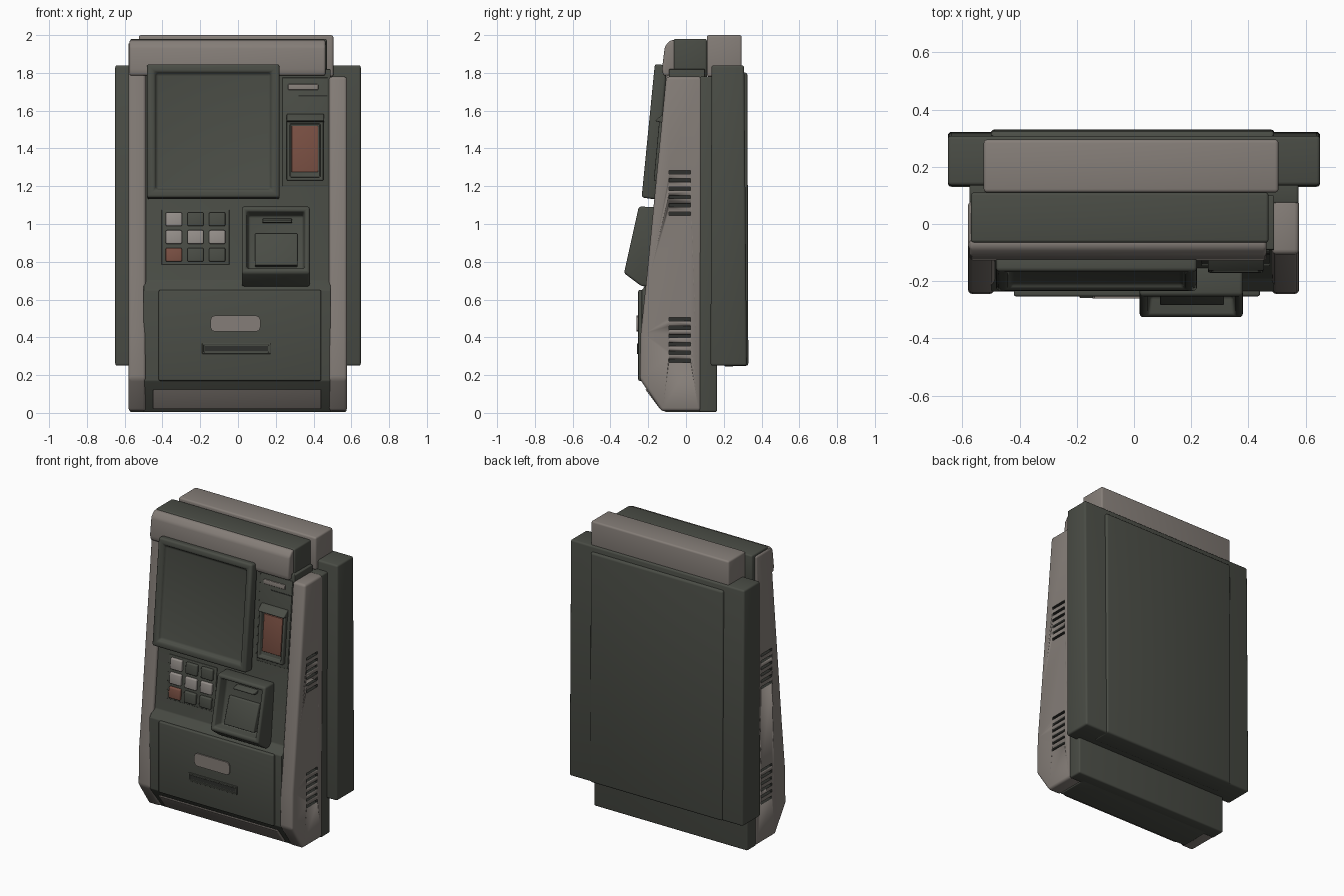
import bpy, bmesh, math
from mathutils import Vector

if "Cube" in bpy.data.objects:
    bpy.data.objects.remove(bpy.data.objects["Cube"])


def material(name, rgb):
    m = bpy.data.materials.new(name)
    m.diffuse_color = (*rgb, 1)
    m.use_nodes = True
    m.node_tree.nodes["Principled BSDF"].inputs["Base Color"].default_value = m.diffuse_color
    return m


DARK = material("dark olive grey", (0.068, 0.073, 0.060))
LIGHT = material("warm light grey", (0.235, 0.208, 0.188))
KEY = material("pale key grey", (0.30, 0.275, 0.255))
RED = material("dull red", (0.19, 0.078, 0.055))
BLACK = material("slot shadow grey", (0.028, 0.030, 0.026))


def finish(bm, name, mat):
    bmesh.ops.recalc_face_normals(bm, faces=bm.faces)
    me = bpy.data.meshes.new(name)
    bm.to_mesh(me)
    bm.free()
    me.materials.append(mat)
    ob = bpy.data.objects.new(name, me)
    bpy.context.collection.objects.link(ob)
    bpy.ops.object.select_all(action='DESELECT')
    ob.select_set(True)
    bpy.context.view_layer.objects.active = ob
    bpy.ops.object.shade_smooth_by_angle(angle=math.radians(32))
    return ob


def prism(name, pts, x0, x1, mat, bevel=0.01, recess=None, corner=0):
    """Side profile of (y, z) points extruded along x; recess = (border, taper, depth)."""
    bm = bmesh.new()
    vs = [bm.verts.new((x0, y, z)) for y, z in pts]
    face = bm.faces.new(vs)
    new = bmesh.ops.extrude_face_region(bm, geom=[face])['geom']
    bmesh.ops.translate(bm, vec=(x1 - x0, 0, 0),
                        verts=[v for v in new if isinstance(v, bmesh.types.BMVert)])
    bmesh.ops.recalc_face_normals(bm, faces=bm.faces)
    if recess:
        border, taper, depth = recess
        front = max(bm.faces, key=lambda f: -f.normal.y * f.calc_area())
        bmesh.ops.inset_region(bm, faces=[front], thickness=border)
        n = front.normal.copy()
        bmesh.ops.inset_region(bm, faces=[front], thickness=taper)
        bmesh.ops.translate(bm, vec=n * -depth, verts=list(front.verts))
    if corner:
        edges = [e for e in bm.edges
                 if abs((e.verts[0].co - e.verts[1].co).normalized().y) > 0.8]
        bmesh.ops.bevel(bm, geom=edges, offset=corner, segments=2, profile=0.5, affect='EDGES')
    if bevel:
        edges = [e for e in bm.edges if e.calc_face_angle(0) > 0.35]
        bmesh.ops.bevel(bm, geom=edges, offset=bevel, segments=3, profile=0.5,
                        affect='EDGES', clamp_overlap=True)
    return finish(bm, name, mat)


def box(name, x0, x1, y0, y1, z0, z1, mat, bevel=0.01):
    return prism(name, [(y0, z0), (y1, z0), (y1, z1), (y0, z1)], x0, x1, mat, bevel)


def front_y(z):
    """Depth of the front face of the cabinet at height z."""
    if z < 0.165:
        return -0.11 - 0.75 * z
    if z < 0.66:
        return -0.235
    return -0.19 + 0.0926 * (z - 0.7)


def plate(name, x0, x1, z0, z1, out, mat, bevel=0.004, deep=0.02, recess=None, corner=0):
    """Plate that follows the slope of the front face and stands out from it."""
    a, b = front_y(z0), front_y(z1)
    pts = [(a + deep, z0), (b + deep, z1), (b - out, z1), (a - out, z0)]
    return prism(name, pts, x0, x1, mat, bevel, recess, corner)


# Cabinet core with kinked front, and the full width rear frame
prism("cabinet_core", [(0.10, 0.005), (-0.11, 0.005), (-0.235, 0.17), (-0.235, 0.65),
                       (-0.19, 0.70), (-0.09, 1.78), (-0.09, 1.82), (0.10, 1.82)],
      -0.50, 0.49, DARK, 0.005)
box("rear_frame", -0.575, 0.575, 0.07, 0.165, 0.005, 1.78, DARK)

# Rear service housing: wide slab, raised centre back, light cap
prism("rear_housing", [(0.13, 0.25), (0.322, 0.25), (0.308, 1.84), (0.135, 1.84)],
      -0.65, 0.65, DARK, 0.012)
prism("rear_panel", [(0.20, 0.245), (0.33, 0.25), (0.325, 1.80), (0.20, 1.82)],
      -0.50, 0.49, DARK, 0.012)
box("rear_cap", -0.525, 0.505, 0.11, 0.295, 1.78, 2.0, LIGHT, 0.012)

# Vent cutters for both sides of the cabinet
bm = bmesh.new()
for side in (-1, 1):
    for base in (0.275, 1.055):
        for i in range(6):
            g = bmesh.ops.create_cube(bm, size=1)['verts']
            bmesh.ops.scale(bm, vec=(0.05, 0.115, 0.018), verts=g)
            bmesh.ops.translate(bm, vec=(0.58 * side, -0.033, base + i * 0.044), verts=g)
vents = finish(bm, "vent_cutter", BLACK)
vents.hide_render = True
vents.display_type = 'WIRE'

# Side columns, the left one running up to the header
lower = [(0.08, 0.01), (-0.13, 0.01), (-0.245, 0.18), (-0.24, 0.42), (-0.207, 0.73)]
columns = [
    prism("left_column", lower + [(-0.105, 1.78), (-0.088, 1.965), (0.08, 1.965)],
          -0.58, -0.488, LIGHT, 0.016),
    prism("right_column", lower + [(-0.105, 1.78), (0.085, 1.78)], 0.482, 0.577, LIGHT, 0.016)]
for c in columns:
    mod = c.modifiers.new("vents", 'BOOLEAN')
    mod.object = vents
    mod.operation = 'DIFFERENCE'
    mod.solver = 'EXACT'
    mod.material_mode = 'TRANSFER'

# Header: dark top box with a light rounded front
box("header_box", -0.57, 0.47, -0.065, 0.11, 1.76, 1.98, DARK)
prism("header_front", [(-0.055, 1.785), (-0.12, 1.785), (-0.127, 1.82), (-0.112, 1.94),
                       (-0.085, 1.972), (-0.055, 1.975)], -0.575, 0.463, LIGHT, 0.012)

# Screen with thick recessed frame
prism("screen", [(-0.10, 1.84), (-0.165, 1.847), (-0.235, 1.14), (-0.16, 1.13)],
      -0.482, 0.22, DARK, 0.018, recess=(0.058, 0.012, 0.025))

# Card reader with hood and red window, plus indicator strip above
plate("reader_panel", 0.235, 0.475, 1.20, 1.775, 0.004, DARK)
plate("reader_frame", 0.258, 0.452, 1.23, 1.55, 0.03, DARK, 0.006, recess=(0.024, 0.004, 0.024))
prism("reader_hood", [(-0.10, 1.585), (-0.125, 1.58), (-0.165, 1.545), (-0.10, 1.53)],
      0.258, 0.455, DARK, 0.006)
plate("reader_window", 0.284, 0.424, 1.275, 1.52, 0.014, RED, 0.003)
plate("indicator_strip", 0.265, 0.425, 1.71, 1.74, 0.012, LIGHT, 0.004)
plate("indicator_groove", 0.32, 0.475, 1.675, 1.682, 0.006, BLACK, 0)

# Keypad, three by three
keys = [[KEY, DARK, DARK], [KEY, KEY, KEY], [RED, DARK, DARK]]
plate("keypad_bed", -0.405, -0.045, 0.785, 1.075, 0.004, DARK)
for r, row in enumerate(keys):
    for c, mat in enumerate(row):
        x, z = -0.34 + c * 0.115, 1.025 - r * 0.094
        plate(f"key_{r}_{c}", x - 0.043, x + 0.043, z - 0.036, z + 0.036, 0.022, mat, 0.007)

# Dispenser tray with sunken mouth
prism("dispenser", [(-0.15, 1.09), (-0.25, 1.092), (-0.328, 0.74), (-0.235, 0.67), (-0.15, 0.67)],
      0.02, 0.38, DARK, 0.012, recess=(0.035, 0.015, 0.07))
prism("dispenser_lip", [(-0.16, 1.035), (-0.235, 1.02), (-0.235, 1.008), (-0.16, 1.0)],
      0.13, 0.285, DARK, 0.004)
prism("dispenser_floor", [(-0.18, 0.95), (-0.225, 0.95), (-0.285, 0.78), (-0.18, 0.76)],
      0.09, 0.315, DARK, 0.006)

# Lower door with light plate and slot
plate("lower_door", -0.42, 0.44, 0.17, 0.65, 0.018, DARK, 0.008)
plate("door_plate", -0.145, 0.118, 0.43, 0.515, 0.026, LIGHT, 0, corner=0.022)
plate("slot_frame", -0.19, 0.172, 0.312, 0.368, 0.024, DARK, 0.003, recess=(0.012, 0.002, 0.016))
plate("slot_mouth", -0.176, 0.158, 0.328, 0.353, 0.020, BLACK, 0)

# Sloping kick plate at the foot
plate("kick_plate", -0.45, 0.44, 0.02, 0.125, 0.012, LIGHT, 0.006)
